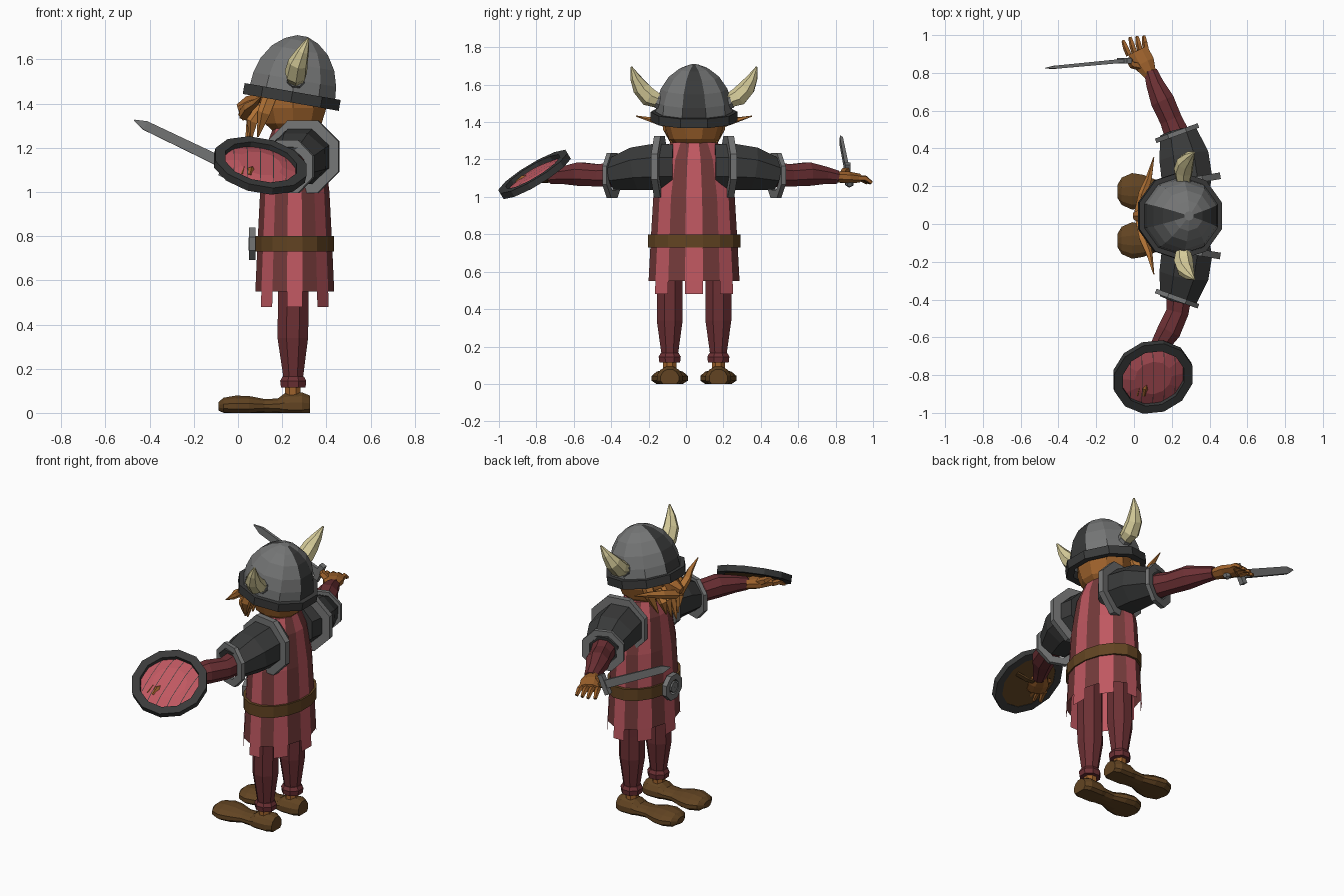
import bpy, bmesh, math
from mathutils import Vector, Matrix

cube = bpy.data.objects.get("Cube")
if cube:
    bpy.data.objects.remove(cube, do_unlink=True)

MID = 0.043  # y of the figure's own mirror plane
X, Y, Z = Vector((1, 0, 0)), Vector((0, 1, 0)), Vector((0, 0, 1))


def material(name, r, g, b):
    lin = [((c / 255 + 0.055) / 1.055) ** 2.4 for c in (r, g, b)] + [1]
    m = bpy.data.materials.new(name)
    m.use_nodes = True
    m.diffuse_color = lin
    m.node_tree.nodes["Principled BSDF"].inputs["Base Color"].default_value = lin
    return m


rose = material("rose cloth", 192, 88, 97)
wine = material("wine cloth", 116, 58, 58)
maroon = material("maroon wool", 108, 48, 52)
skin = material("tan skin", 158, 98, 44)
hair = material("ginger hair", 186, 120, 56)
leather = material("brown leather", 98, 68, 34)
charcoal = material("charcoal iron", 57, 58, 58)
steel = material("grey steel", 116, 117, 117)
bone = material("pale horn", 214, 204, 154)


def finish(name, bm, mats):
    bmesh.ops.recalc_face_normals(bm, faces=bm.faces)
    me = bpy.data.meshes.new(name)
    bm.to_mesh(me)
    bm.free()
    for m in mats:
        me.materials.append(m)
    ob = bpy.data.objects.new(name, me)
    bpy.context.collection.objects.link(ob)
    return ob


def tube(name, secs, mats, n=8, up=None, rule=lambda i, j: 0, caps=(True, True), M=None, floor=None):
    """Loft through sections (x, y, z, side radius, upper radius)."""
    mats = mats if isinstance(mats, list) else [mats]
    bm = bmesh.new()
    c = [Vector(s[:3]) for s in secs]
    whole = (c[-1] - c[0]).normalized()
    up = up or (Y if abs(whole.z) > 0.8 else Z)
    loops = []
    for i, s in enumerate(secs):
        t = (c[min(i + 1, len(c) - 1)] - c[max(i - 1, 0)]).normalized()
        side = t.cross(up).normalized()
        top = side.cross(t)
        loop = []
        for j in range(n):
            a = math.tau * (j - 0.5) / n
            p = c[i] + side * s[3] * math.cos(a) + top * s[-1] * math.sin(a)
            if floor is not None:
                p.z = max(p.z, floor)
            loop.append(bm.verts.new(M @ p if M else p))
        loops.append(loop)
    for i in range(len(loops) - 1):
        for j in range(n):
            k = rule(i, j)
            if k is not None:
                a, b, q = loops[i], loops[i + 1], (j + 1) % n
                bm.faces.new((a[j], a[q], b[q], b[j])).material_index = k
    if caps[0]:
        bm.faces.new(loops[0])
    if caps[1]:
        bm.faces.new(loops[-1])
    return finish(name, bm, mats)


def frame(centre, normal):
    n = Vector(normal).normalized()
    ref = X if abs(n.x) < 0.9 else Y
    x = (ref - n * n.dot(ref)).normalized()
    return Matrix.Translation(centre) @ Matrix((x, n.cross(x), n)).transposed().to_4x4()


def ring(name, M, n, r_in, r_out, h, mat):
    """Flat-sided hoop around the local z axis."""
    bm = bmesh.new()
    prof = [(r_out, -h / 2), (r_out, h / 2), (r_in, h / 2), (r_in, -h / 2)]
    cols = []
    for j in range(n):
        a = math.tau * (j - 0.5) / n
        cols.append([bm.verts.new(M @ Vector((r * math.cos(a), r * math.sin(a), z))) for r, z in prof])
    for j in range(n):
        a, b = cols[j], cols[(j + 1) % n]
        for k in range(4):
            q = (k + 1) % 4
            bm.faces.new((a[k], b[k], b[q], a[q]))
    return finish(name, bm, [mat])


# Striped tunic: long light panels, shorter dark ones
tunic = [(0.48, 0.184, 0.252), (0.55, 0.182, 0.248), (0.77, 0.172, 0.236),
         (1.0, 0.16, 0.222), (1.2, 0.135, 0.18), (1.29, 0.10, 0.13)]
tube("tunic", [(0.257, MID, z, a, b) for z, a, b in tunic], [rose, wine], 16,
     rule=lambda i, j: None if i == 0 and j % 2 else j % 2, caps=(False, True))

# Belt and round buckle
ring("belt", frame((0.257, MID, 0.765), Z) @ Matrix.Diagonal((0.72, 1, 1, 1)), 16, 0.225, 0.252, 0.07, leather)
ring("buckle_rim", frame((0.065, MID, 0.765), -X), 8, 0.045, 0.08, 0.03, steel)
ring("buckle_boss", frame((0.062, MID, 0.765), -X), 8, 0.002, 0.032, 0.03, steel)

# Legs and shoes
shoe = [(-0.088, 0.035, 0.05), (-0.065, 0.075, 0.07), (-0.01, 0.1, 0.08), (0.05, 0.09, 0.078),
        (0.12, 0.062, 0.064), (0.18, 0.066, 0.066), (0.21, 0.07, 0.09), (0.29, 0.07, 0.095), (0.325, 0.05, 0.08)]
for s, tag in ((1, "sword_side_"), (-1, "shield_side_")):
    y = MID + s * 0.13
    tube(tag + "leg", [(0.25, y, 0.7, 0.075), (0.25, y, 0.48, 0.075), (0.248, y, 0.34, 0.075),
                       (0.25, y, 0.16, 0.048)], maroon)
    tube(tag + "trouser_cuff", [(0.25, y, 0.165, 0.052), (0.25, y, 0.145, 0.064), (0.25, y, 0.115, 0.06)], maroon)
    tube(tag + "ankle", [(0.247, y, 0.13, 0.038), (0.247, y, 0.07, 0.038)], skin)
    tube(tag + "shoe", [(x, y, 0.03, w, h - 0.03) for x, w, h in shoe], leather, 12, floor=0)

# Head, nose, beard and moustache
tube("head", [(0.25, MID, 1.26, 0.08), (0.25, MID, 1.31, 0.135), (0.25, MID, 1.38, 0.158),
              (0.25, MID, 1.47, 0.155)], skin, 10)
tube("nose", [(0.12, MID, 1.41, 0.04), (0.05, MID, 1.39, 0.045), (0.0, MID, 1.375, 0.022)], skin, 6)
for k in range(-2, 3):
    dy = k * 0.04
    tube("beard_lock_%d" % (k + 3), [(0.11, MID + dy, 1.38, 0.03), (0.065, MID + dy * 1.1, 1.32, 0.028),
                                     (0.035 + abs(dy) * 0.3, MID + dy * 0.8, 1.19 + abs(dy) * 0.6, 0.005)], hair, 5)
for s, tag in ((1, "sword_side_"), (-1, "shield_side_")):
    tube(tag + "moustache", [(0.03, MID + s * 0.01, 1.35, 0.03), (0.05, MID + s * 0.12, 1.385, 0.026),
                             (0.08, MID + s * 0.2, 1.405, 0.018), (0.105, MID + s * 0.31, 1.432, 0.003)], hair, 5)
    tube(tag + "whisker", [(0.15, MID + s * 0.13, 1.44, 0.035), (0.12, MID + s * 0.135, 1.36, 0.032),
                           (0.09, MID + s * 0.1, 1.25, 0.005)], hair, 5)

# Tilted helmet: steel dome with dark crest strip and brim
tilt = Matrix.Translation((0.243, MID, 1.43)) @ Matrix.Rotation(math.radians(10), 4, "Y")
dome = [(0, 0.208), (0.08, 0.2), (0.15, 0.178), (0.215, 0.135), (0.258, 0.08), (0.28, 0.025)]
tube("helmet_dome", [(0, 0, z, r) for z, r in dome], [steel, charcoal], 10,
     rule=lambda i, j: int(j % 5 == 0), caps=(False, True), M=tilt)
ring("helmet_brim", tilt, 10, 0.19, 0.232, 0.05, charcoal)
for s, tag in ((1, "sword_side_"), (-1, "shield_side_")):
    tube(tag + "horn_collar", [(0.26, MID + s * 0.16, 1.5, 0.045), (0.262, MID + s * 0.2, 1.515, 0.042)], steel, 8)
    tube(tag + "horn", [(0.26, MID + s * 0.18, 1.51, 0.038), (0.262, MID + s * 0.24, 1.535, 0.052),
                        (0.272, MID + s * 0.285, 1.585, 0.046), (0.295, MID + s * 0.315, 1.64, 0.028),
                        (0.318, MID + s * 0.335, 1.695, 0.005)], bone, 7, up=X)

# Arms with armoured sleeves and hands
for s, tag in ((1, "sword_arm_"), (-1, "shield_arm_")):
    bend = 0 if s > 0 else 0.035

    def at(x, d, z, *r):
        return (x, MID + s * d, z, *r)

    tube(tag + "sleeve", [at(0.285, 0.11, 1.16, 0.12, 0.13), at(0.28, 0.2, 1.16, 0.145, 0.135),
                          at(0.265, 0.31, 1.15, 0.142, 0.125), at(0.235, 0.44, 1.12, 0.105, 0.09)], charcoal)
    ring(tag + "shoulder_plate", frame(at(0.295, 0.185, 1.16), (-0.17, s, 0.0)), 8, 0.125, 0.178, 0.035, steel)
    ring(tag + "sleeve_hoop", frame(at(0.228, 0.438, 1.115), (-0.36, s, 0.0)), 8, 0.085, 0.13, 0.025, steel)
    tube(tag + "forearm", [at(0.24, 0.4, 1.12, 0.075), at(0.195 + bend, 0.51, 1.115, 0.064),
                           at(0.15 + bend, 0.61, 1.122, 0.068), at(0.11 + bend / 2, 0.7, 1.115, 0.05),
                           at(0.088, 0.765, 1.105, 0.038)], maroon)
    tube(tag + "palm", [at(0.09, 0.74, 1.108, 0.034, 0.03), at(0.052, 0.81, 1.105, 0.062, 0.034),
                        at(0.02, 0.875, 1.1, 0.06, 0.026)], skin)
    for k in range(4):
        o = (k - 1.5) * 0.032
        reach = 0.085 - abs(k - 1.2) * 0.008
        x, d = 0.02 + o * 0.94, 0.865 + o * 0.3
        tube(tag + "finger_%d" % (k + 1), [at(x, d, 1.1, 0.017), at(x - 0.012 + o * 0.1, d + reach / 2, 1.1, 0.016),
                                           at(x - 0.022 + o * 0.2, d + reach, 1.075, 0.01)], skin, 5)
    tube(tag + "thumb", [at(0.04, 0.79, 1.11, 0.024), at(-0.01, 0.8, 1.135, 0.02),
                         at(-0.035, 0.83, 1.15, 0.011)], skin, 5)

# Sword, held forward and tilted up
grip, tip = Vector((0.03, 0.872, 1.085)), Vector((-0.47, 0.825, 1.325))
along = (tip - grip).normalized()


def on_blade(f, *r):
    return (*(grip + (tip - grip) * f), *r)


tube("sword_blade", [on_blade(0.16, 0.015, 0.034), on_blade(0.9, 0.012, 0.03), on_blade(1, 0.002, 0.004)], steel, 4)
tube("sword_handle", [on_blade(-0.05, 0.016), on_blade(0.16, 0.016)], leather, 6)
tube("sword_pommel", [on_blade(-0.08, 0.014), on_blade(-0.05, 0.026), on_blade(-0.01, 0.016)], steel, 6)
hub, across = Vector(on_blade(0.16)), along.cross(Y).normalized()
tube("sword_guard", [(*(hub + across * k), 0.022) for k in (-0.06, 0.06)], steel, 4, up=Y)

# Round shield: planked face, dark rim, brown back
S = frame((0.1, -0.81, 1.12), (0.23, -0.6, 1))
ring("shield_rim", S, 12, 0.17, 0.217, 0.036, charcoal)
bm = bmesh.new()
bmesh.ops.create_cone(bm, cap_ends=True, segments=12, radius1=0.185, radius2=0.1, depth=0.022)
bmesh.ops.delete(bm, geom=[f for f in bm.faces if f.normal.z < -0.9], context="FACES_ONLY")
seams = [-0.12, -0.06, 0, 0.06, 0.12]
for q in seams:
    for e in (-0.0018, 0.0018):
        bmesh.ops.bisect_plane(bm, geom=bm.verts[:] + bm.edges[:] + bm.faces[:], plane_co=(q + e, 0, 0), plane_no=X)
for f in bm.faces:
    f.material_index = int(any(abs(f.calc_center_median().x - q) < 0.0018 for q in seams))
bm.transform(S)
finish("shield_face", bm, [rose, charcoal])
ring("shield_back", S @ Matrix.Translation((0, 0, -0.012)), 12, 0.001, 0.185, 0.006, leather)
tube("shield_strap", [tuple(S @ Vector((x, 0.03, z))) + (0.02, 0.008) for x, z in
                      ((-0.12, -0.015), (-0.06, -0.05), (0.06, -0.05), (0.12, -0.015))], leather, 4)
